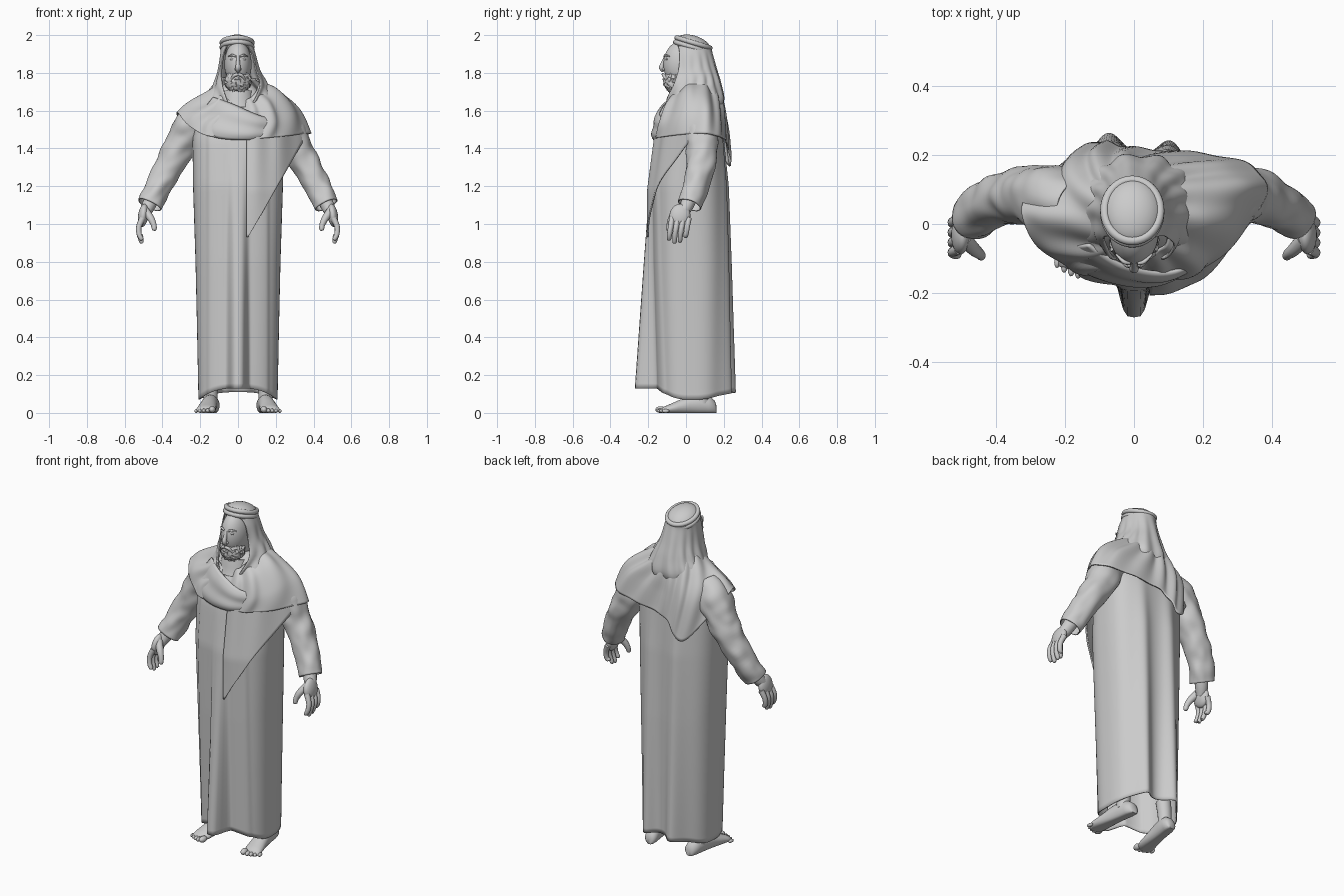
import bpy, bmesh
from math import sin, cos, pi, exp, tanh, radians
from mathutils import Vector as V, noise

if "Cube" in bpy.data.objects:
    bpy.data.objects.remove(bpy.data.objects["Cube"])


def finish(name, bm, thick=0):
    bmesh.ops.recalc_face_normals(bm, faces=bm.faces[:])
    me = bpy.data.meshes.new(name)
    bm.to_mesh(me)
    bm.free()
    me.polygons.foreach_set("use_smooth", [True] * len(me.polygons))
    me.set_sharp_from_angle(angle=radians(50))
    ob = bpy.data.objects.new(name, me)
    bpy.context.collection.objects.link(ob)
    if thick:
        m = ob.modifiers.new("cloth_thickness", 'SOLIDIFY')
        m.thickness, m.offset = thick, 0
    return ob


def grid(name, rows, wrap=False, caps=False, thick=0):
    bm = bmesh.new()
    vs = [[bm.verts.new(p) for p in r] for r in rows]
    n = len(rows[0])
    for a, b in zip(vs, vs[1:]):
        for i in range(n if wrap else n - 1):
            j = (i + 1) % n
            bm.faces.new((a[i], a[j], b[j], b[i]))
    if caps:
        bm.faces.new(vs[0])
        bm.faces.new(vs[-1])
    return finish(name, bm, thick)


def spline(pts, n, closed=False):
    """n samples of a Catmull-Rom curve through pts"""
    pts = [V(p) for p in pts]
    k, out = len(pts), []
    for s in range(n):
        u = s * k / n if closed else s * (k - 1) / (n - 1)
        i = int(u) if closed else min(int(u), k - 2)
        f = u - i
        g = (lambda j: pts[j % k]) if closed else (lambda j: pts[max(0, min(k - 1, j))])
        a, b, c, d = g(i - 1), g(i), g(i + 1), g(i + 2)
        out.append(0.5 * (2 * b + (c - a) * f + (2 * a - 5 * b + 4 * c - d) * f * f
                          + (3 * b - a - 3 * c + d) * f ** 3))
    return out


def tube(name, path, radii, n=14, steps=14, caps=True, thick=0, wrinkle=0):
    P = spline(path, steps)
    R = spline([(r, 0, 0) for r in radii], steps)
    rows = []
    for i, p in enumerate(P):
        d = (P[min(i + 1, steps - 1)] - P[max(i - 1, 0)]).normalized()
        a = d.cross(V((0.1, 1, 0.05))).normalized()
        b = d.cross(a)
        row = []
        for j in range(n):
            t = 2 * pi * j / n
            o = a * cos(t) + b * sin(t)
            w = wrinkle * noise.noise(V((p.x * 6, p.y * 6, p.z * 16)) + o * 1.2)
            row.append(p + o * R[i].x * (1 + w))
        rows.append(row)
    return grid(name, rows, True, caps, thick)


def ball(name, loc, size, rot=(0, 0, 0), seg=24, rough=0):
    bm = bmesh.new()
    bmesh.ops.create_uvsphere(bm, u_segments=seg, v_segments=seg // 2 + 2, radius=1)
    for v in bm.verts:
        v.co *= 1 + rough * noise.noise(v.co * 7)
        v.co = V(c * s for c, s in zip(v.co, size))
    ob = finish(name, bm)
    ob.location, ob.rotation_euler = loc, rot
    return ob


# robe: lofted levels (z, half width, front y, back y, front pleat, back pleats)
LEVELS = [(.10, .207, -.14, .20, .12, .065), (.45, .214, -.15, .203, .085, .05),
          (.8, .222, -.16, .205, .05, .037), (1.2, .235, -.165, .2, .015, .026),
          (1.45, .238, -.137, .19, 0, .01), (1.58, .205, -.1, .16, 0, 0),
          (1.68, .13, -.06, .12, 0, 0), (1.74, .07, -.03, .08, 0, 0)]


def level(z):
    for a, b in zip(LEVELS, LEVELS[1:]):
        if z <= b[0]:
            f = max(0, (z - a[0]) / (b[0] - a[0]))
            return [p + (q - p) * f for p, q in zip(a[1:], b[1:])]
    return LEVELS[-1][1:]


def robe_point(t, u):
    c, s = cos(t), sin(t)
    hem = .07 + (.06 if s < 0 else .04) * s * s
    z = hem + (1.74 - hem) * u
    rx, yf, yb, pf, pb = level(z)
    sx = abs(c) ** .72 * (1 if c > 0 else -1)
    sy = abs(s) ** .72
    x, mid = rx * sx, (yf + yb) / 2
    if s < 0:
        y = mid + (yf - mid) * sy - pf * exp(-(x / .043) ** 4)
        y -= .01 * min(1, (1.74 - z) * 3) * (.5 + .5 * tanh((.16 - abs(x)) * 150))
    else:
        y = mid + (yb - mid) * sy
        y += pb * (exp(-((x + .075) / .05) ** 2) + .75 * exp(-((x - .105) / .042) ** 2))
    return V((x, y, z))


grid("robe", [[robe_point(2 * pi * j / 200, i / 60) for j in range(200)] for i in range(61)],
     True, thick=.006)

# shawl: rings from the neck down to the hem; each starts in front and runs to +x
RINGS = [
    [(0, -.085, 1.64), (.08, -.07, 1.68), (.11, .02, 1.75), (.08, .1, 1.77),
     (0, .13, 1.77), (-.08, .1, 1.77), (-.11, .02, 1.74), (-.08, -.07, 1.68)],
    [(0, -.125, 1.58), (.15, -.10, 1.63), (.21, .03, 1.71), (.15, .14, 1.69),
     (0, .185, 1.66), (-.13, .15, 1.66), (-.185, .03, 1.685), (-.13, -.09, 1.62)],
    [(0, -.15, 1.51), (.2, -.12, 1.54), (.315, .06, 1.61), (.25, .165, 1.59),
     (0, .205, 1.54), (-.16, .195, 1.53), (-.27, .03, 1.63), (-.2, -.10, 1.55)],
    [(0, -.16, 1.45), (.2, -.13, 1.46), (.375, .07, 1.48), (.31, .18, 1.46),
     (0, .218, 1.42), (-.14, .224, 1.31), (-.325, .04, 1.585), (-.2, -.12, 1.48)]]
loops = [spline(r, 160, True) for r in RINGS]
cols = [spline([l[j] for l in loops], 24) for j in range(160)]
rows = []
for i in range(24):
    v = i / 23
    row = []
    for j in range(160):
        p = cols[j][i].copy()
        t = 2 * pi * j / 160
        out = V((p.x, p.y - .02, .12 * (1 - v))).normalized()
        row.append(p + out * .009 * sin(pi * (.1 + .75 * v)) * sin(13 * t + 5 * v + 2 * sin(2 * t)))
    rows.append(row)
grid("shawl", rows, True, thick=.008)

# shawl overlap across the chest, with both ends tucked in
top = spline([(-.13, -.06, 1.67), (-.02, -.122, 1.63), (.12, -.135, 1.57), (.27, -.05, 1.54)], 40)
low = spline([(-.23, -.06, 1.54), (-.13, -.14, 1.462), (.06, -.165, 1.447), (.25, -.07, 1.47)], 40)
rows = []
for i in range(15):
    v = i / 14
    rows.append([a.lerp(b, v) + V((0, sin(pi * j / 39) ** .6 * (-.02 * sin(pi * v) - .006 * sin(3 * pi * v)), 0))
                 for j, (a, b) in enumerate(zip(top, low))])
grid("shawl_overlap", rows, thick=.01)

# hanging shawl end: triangle on the front, wrapped to the +x side
rows = []
for i in range(31):
    v = i / 30
    x1 = .05 + .32 * (1 - v) + .003
    row = []
    for j in range(21):
        x = .045 + (x1 - .045) * j / 20
        y = -.162 - .043 * min(1, 1.8 * v) + .25 * (x / .38) ** 2.5 + .006 * sin(x * 50) * (1 - v)
        row.append(V((x, y, 1.49 - .56 * v)))
    rows.append(row)
grid("shawl_end", rows, thick=.008)

# headcloth: dome plus a drape that is open around the face and tucks into the shawl
TILT = (radians(-17), 0, 0)
ball("headcloth_crown", (-.004, .035, 1.942), (.085, .1, .056), TILT, 32)
# z, centre x, centre y, half width, half depth, face opening in degrees
DRAPE = [(1.945, -.004, .035, .084, .098, 40), (1.90, 0, .028, .09, .110, 56),
         (1.82, .005, .03, .106, .13, 58), (1.74, .014, .04, .138, .143, 46),
         (1.66, .015, .045, .175, .152, 24), (1.60, .005, .04, .15, .135, 15)]
cols = []
for j in range(121):
    pts = []
    for z, cx, cy, rx, ry, gap in DRAPE:
        g = radians(gap)
        a = g + (2 * pi - 2 * g) * j / 120
        r = 1 + .05 * (1.945 - z) / .3 * sin(13 * a + 5 * z + sin(3 * a))
        back = (1 - cos(a)) / 2
        pts.append((cx + rx * r * sin(a), cy - ry * r * cos(a), z - .02 * back * (z > 1.9)))
    cols.append(spline(pts, 26))
grid("headcloth_drape", [[c[i] for c in cols] for i in range(26)], thick=.007)

# two cords of the head ring
for k, dz in enumerate((-.012, .012)):
    rows = []
    for i in range(49):
        a = 2 * pi * i / 48
        rows.append([V(((.08 + .013 * cos(b)) * cos(a), (.092 + .013 * cos(b)) * sin(a),
                        .013 * sin(b) + dz)) for b in [2 * pi * j / 12 for j in range(12)]])
    cord = grid("head_cord_%d" % k, rows, True)
    cord.location, cord.rotation_euler = (-.005, .036, 1.948), TILT

# head, neck and face
ball("head", (0, -.02, 1.845), (.072, .1, .125), seg=36)
tube("neck", [(0, .02, 1.58), (0, .01, 1.7), (0, 0, 1.8)], [.075, .06, .058], 20)
tube("collar", [(0, -.01, 1.62), (0, -.01, 1.66), (0, -.005, 1.70)], [.1, .085, .078], 28, caps=False, thick=.006)
tube("nose", [(0, -.106, 1.89), (0, -.121, 1.855), (0, -.129, 1.828), (0, -.116, 1.81)],
     [.009, .010, .014, .011])
ball("beard", (0, -.052, 1.757), (.069, .066, .067), seg=64, rough=.16)
ball("lower_lip", (0, -.118, 1.766), (.018, .007, .005))
for s in (-1, 1):
    side = "right" if s > 0 else "left"
    ball("nostril_" + side, (s * .011, -.119, 1.82), (.008, .009, .007))
    ball("eye_" + side, (s * .029, -.1, 1.872), (.014, .01, .007))
    tube("eyebrow_" + side, [(s * .012, -.114, 1.887), (s * .03, -.109, 1.894), (s * .052, -.088, 1.888)],
         [.005, .006, .003], 8)
    tube("moustache_" + side, [(0, -.121, 1.792), (s * .02, -.117, 1.786), (s * .038, -.103, 1.762)],
         [.008, .009, .005], 10)

    # sleeve
    tube("sleeve_" + side,
         [(s * .17, .05, 1.59), (s * .25, .075, 1.52), (s * .315, .085, 1.39),
          (s * .40, .065, 1.24), (s * .468, .018, 1.10)],
         [.08, .092, .08, .069, .063], 40, 44, False, .006, .16)

    # hand: forearm, palm, thumb and four fingers
    tube("wrist_" + side, [(s * .43, .04, 1.19), (s * .472, .005, 1.1), (s * .497, -.025, 1.05)],
         [.042, .037, .03])
    ball("palm_" + side, (s * .502, -.032, 1.045), (.027, .055, .062), (radians(-8), s * radians(-8), 0))
    for f in range(4):
        y, end = -.073 + .029 * f, (.915, .9, .905, .93)[f]
        tube("finger_%s_%d" % (side, f),
             [(s * .506, y, 1.03), (s * .525, y - .008, .985), (s * .523, y - .014, .945),
              (s * .51, y - .017, end + .004), (s * .508, y - .017, end)],
             [.0165, .0145, .0135, .011, .003], 12)
    tube("thumb_" + side, [(s * .492, -.045, 1.07), (s * .462, -.075, 1.03), (s * .446, -.088, .995),
                           (s * .443, -.094, .97), (s * .443, -.095, .964)],
         [.023, .019, .015, .012, .003], 12)

    # foot: cross-sections from heel to ball (y, half width, height), leg and toes
    rows = []
    for y, w, h in [(.162, .016, .035), (.152, .032, .065), (.12, .04, .09), (.07, .04, .1), (.02, .042, .092),
                    (-.04, .047, .066), (-.09, .051, .044), (-.12, .047, .032), (-.13, .03, .02)]:
        cx = s * (.155 - .15 * y)
        rows.append([V((cx + w * cos(t), y, max(0, h * (.45 + .55 * sin(t)))))
                     for t in [2 * pi * k / 24 for k in range(24)]])
    grid("foot_" + side, rows, True, True)
    tube("leg_" + side, [(s * .146, .085, .05), (s * .145, .085, .12), (s * .14, .08, .2)],
         [.038, .038, .042], 18)
    for k in range(5):
        r = .0175 if k == 0 else .0125 - .0006 * k
        ball("toe_%s_%d" % (side, k), (s * (.136 + .0205 * k + .003 * (k > 0)), -.135 + .0017 * k * k, r),
             (r, .028 - .002 * k, r), (0, 0, s * radians(8)), 14)
